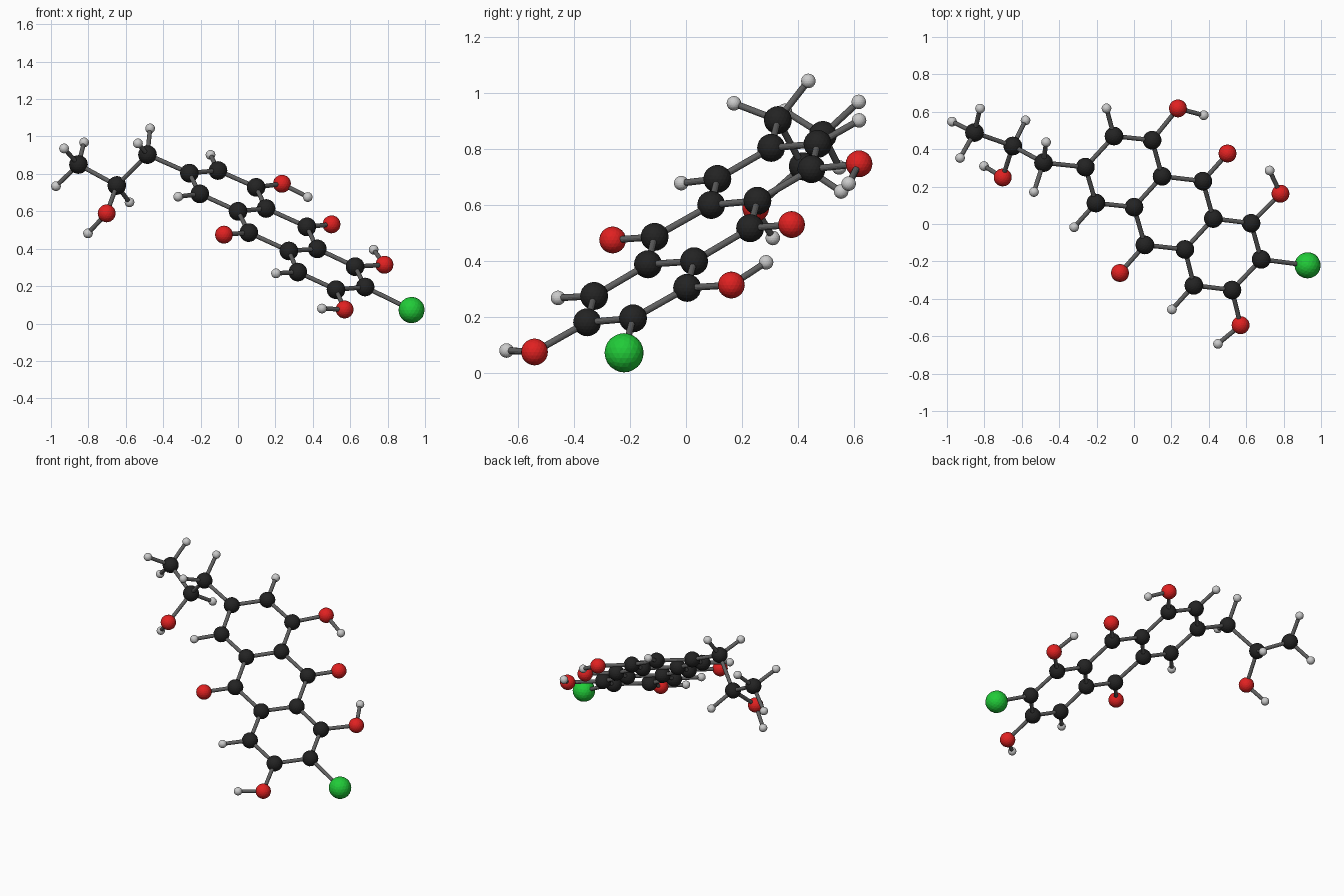
import bpy
from mathutils import Vector


def material(name, rgb):
    m = bpy.data.materials.new(name)
    m.diffuse_color = (*rgb, 1)
    return m


# element: (ball radius, material, centres)
ELEMENTS = {
    "carbon": (0.05, material("black", (0.017, 0.017, 0.017)), [
        # side chain
        (-.853, .489, .85), (-.648, .417, .738), (-.484, .328, .903),
        # left ring
        (-.26, .304, .804), (-.107, .47, .818), (.097, .448, .728),
        (.15, .255, .615), (0, .09, .6), (-.204, .112, .693),
        # middle ring
        (.368, .229, .517), (.058, -.112, .486),
        (.424, .029, .399), (.272, -.136, .388),
        # right ring
        (.626, .004, .304), (.68, -.189, .195),
        (.524, -.353, .181), (.32, -.328, .275)]),
    "oxygen": (0.048, material("red", (.75, .015, .015)), [
        (.5, .377, .53), (-.075, -.262, .475), (.235, .618, .747),
        (.783, .162, .314), (.57, -.541, .075), (-.702, .249, .589)]),
    "chlorine": (0.07, material("green", (.015, .6, .04)), [
        (.928, -.221, .072)]),
    "hydrogen": (0.026, material("light_grey", (.55, .55, .55)), [
        # side chain
        (-.823, .617, .968), (-.973, .547, .734), (-.93, .353, .936),
        (-.58, .554, .648), (-.802, .31, .482),
        (-.47, .437, 1.043), (-.535, .171, .963),
        # rings and hydroxyls
        (-.147, .618, .902), (.373, .581, .676), (-.32, -.017, .678),
        (.725, .286, .395), (.203, -.457, .268), (.449, -.641, .08)]),
}
STICK = material("dark_grey", (.12, .12, .12))


def atom(element, radius, mat, p):
    bpy.ops.mesh.primitive_ico_sphere_add(subdivisions=3, radius=radius, location=p)
    ob = bpy.context.object
    ob.name = element + "_atom"
    ob.data.materials.append(mat)


def bond(a, b):
    d = b - a
    bpy.ops.mesh.primitive_cylinder_add(vertices=12, radius=0.012, depth=d.length,
                                        location=(a + b) / 2,
                                        rotation=d.to_track_quat('Z', 'Y').to_euler())
    ob = bpy.context.object
    ob.name = "bond_stick"
    ob.data.materials.append(STICK)


# atoms
atoms = []
for element, (radius, mat, centres) in ELEMENTS.items():
    for p in centres:
        atom(element, radius, mat, p)
        atoms.append((element, Vector(p)))

# sticks between neighbouring atoms
for i, (ea, a) in enumerate(atoms):
    for eb, b in atoms[i + 1:]:
        reach = 0.3 if "chlorine" in (ea, eb) else 0.262
        if (b - a).length < reach and not ea == eb == "hydrogen":
            bond(a, b)
